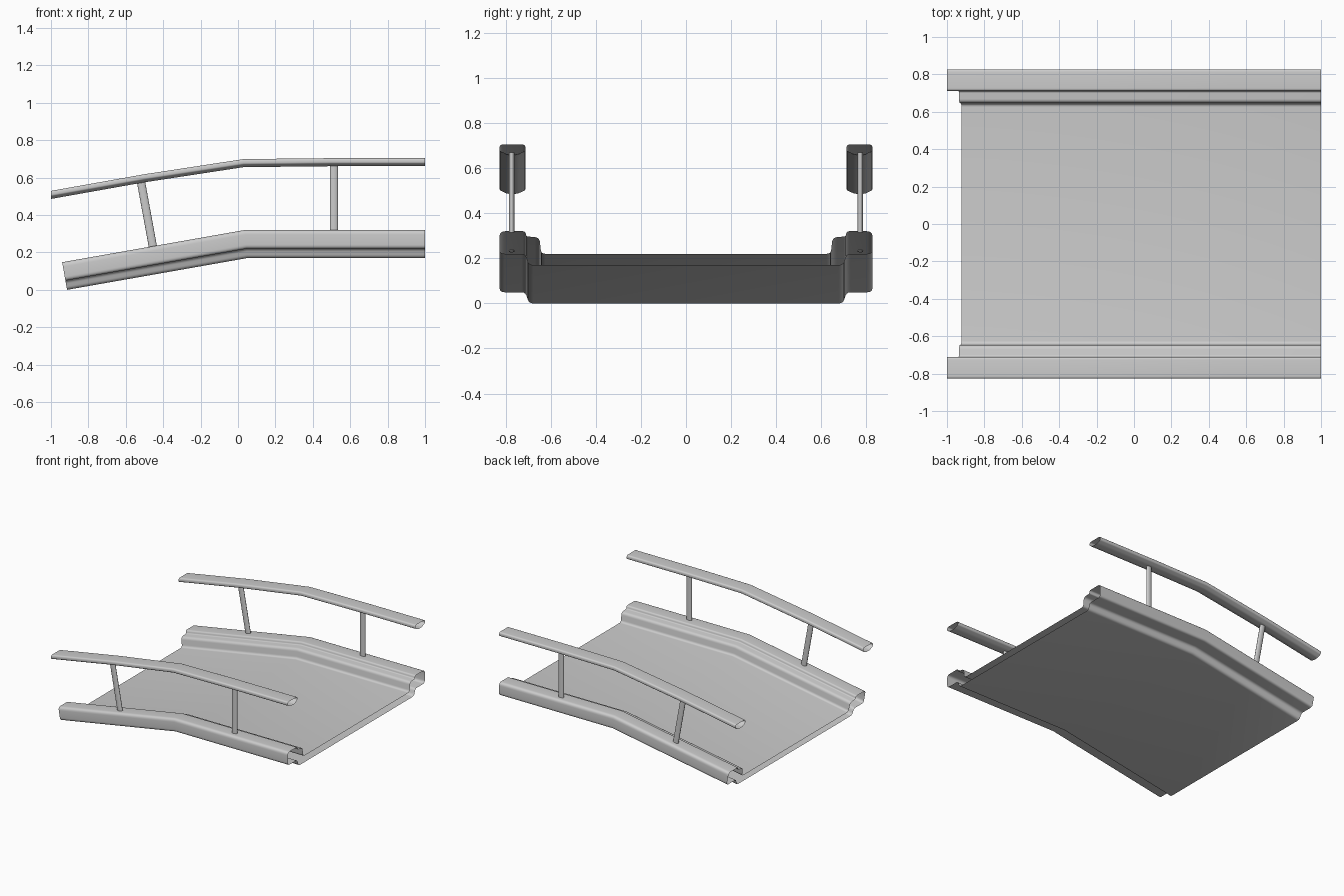
import bpy, bmesh, math
from mathutils import Vector, Matrix

if "Cube" in bpy.data.objects:
    bpy.data.objects.remove(bpy.data.objects["Cube"])


def rounded(corners, steps=5):
    """Closed 2D outline from (y, h, radius) corners."""
    out, n = [], len(corners)
    for i, (y, h, r) in enumerate(corners):
        p = Vector((y, h))
        if r == 0:
            out.append(p)
            continue
        a = Vector(corners[i - 1][:2]) - p
        b = Vector(corners[(i + 1) % n][:2]) - p
        pa, pb = p + a.normalized() * r, p + b.normalized() * r
        for k in range(steps + 1):
            t = k / steps
            out.append(pa * (1 - t) ** 2 + p * 2 * t * (1 - t) + pb * t * t)
    return out


def finish(bm, name, mirror=False):
    bmesh.ops.recalc_face_normals(bm, faces=bm.faces)
    me = bpy.data.meshes.new(name)
    bm.to_mesh(me)
    bm.free()
    ob = bpy.data.objects.new(name, me)
    bpy.context.collection.objects.link(ob)
    bpy.ops.object.select_all(action='DESELECT')
    ob.select_set(True)
    bpy.context.view_layer.objects.active = ob
    bpy.ops.object.shade_smooth_by_angle(angle=math.radians(35))
    if mirror:
        m = ob.modifiers.new("mirror", 'MIRROR')
        m.use_axis = (False, True, False)
    return ob


def sweep(name, outline, stations, mirror=False):
    """Open-ended shell; each station is (x, z, lean of the section in x, scale in z)."""
    bm = bmesh.new()
    rings = [[bm.verts.new((x + lean * p.y, p.x, z + up * p.y)) for p in outline]
             for x, z, lean, up in stations]
    n = len(outline)
    for a, b in zip(rings, rings[1:]):
        for i in range(n):
            j = (i + 1) % n
            bm.faces.new((a[i], a[j], b[j], b[i]))
    return finish(bm, name, mirror)


def post(name, x0, z0, x1, z1, y=0.773):
    a, b = Vector((x0, y, z0)), Vector((x1, y, z1))
    d = b - a
    tilt = Matrix.Rotation(math.atan2(d.x, d.z), 4, 'Y')
    mat = Matrix.Translation((a + b) / 2) @ tilt @ Matrix.Diagonal((0.022, 0.012, 1, 1))
    bm = bmesh.new()
    bmesh.ops.create_cone(bm, cap_ends=True, segments=20, radius1=1, radius2=1,
                          depth=d.length, matrix=mat)
    return finish(bm, name, True)


# Deck with moulded side rails: one hollow section bent by 10 degrees
half = [(0.697, 0, 0.02), (0.712, 0.05, 0.018), (0.827, 0.05, 0.022),
        (0.827, 0.15, 0.025), (0.712, 0.15, 0.012), (0.708, 0.127, 0.008),
        (0.65, 0.122, 0.02), (0.642, 0.05, 0.018)]
section = rounded(half + [(-y, h, r) for y, h, r in reversed(half)])
s = math.radians(10)
sweep("deck", section, [
    (1.0, 0.17, 0, 1),
    (0.05, 0.17, -math.tan(s / 2), 1),
    (-0.914, 0.0, -math.sin(s), math.cos(s))])

# Handrails: flat-topped hollow bars with a tapered underside
rail = rounded([(0.748, 0, 0.01), (0.793, 0, 0.01), (0.827, 0.016, 0.008),
                (0.827, 0.043, 0.014), (0.712, 0.043, 0.014), (0.712, 0.016, 0.008)])
sweep("handrail", rail, [
    (-1, 0.486, 0, 1), (-0.5, 0.575, 0, 1), (0.03, 0.656, 0, 1),
    (0.5, 0.661, 0, 1), (1, 0.661, 0, 1)], True)

# Posts: one square to the slope, one upright
post("sloped_post", -0.455, 0.23, -0.52, 0.585)
post("upright_post", 0.513, 0.315, 0.513, 0.668)
